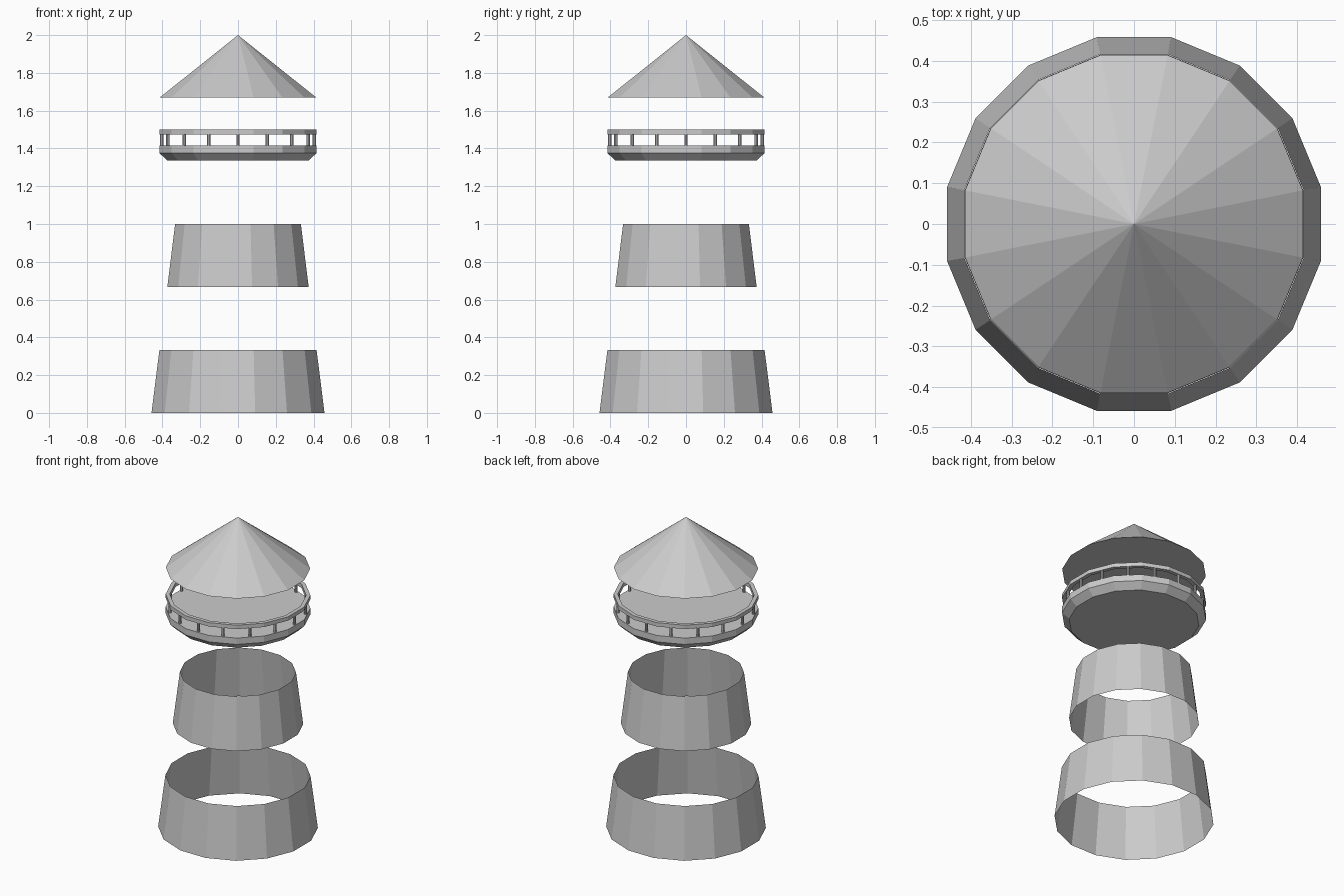
import bpy, bmesh, math

cube = bpy.data.objects.get("Cube")
if cube:
    bpy.data.objects.remove(cube, do_unlink=True)

SIDES = 16
STEP = math.tau / SIDES
TO_CORNER = 1 / math.cos(STEP / 2)   # flat-to-centre distance -> corner radius

grey = bpy.data.materials.new("plain_grey")
grey.use_nodes = True
grey.diffuse_color = (0.6, 0.6, 0.6, 1)
grey.node_tree.nodes["Principled BSDF"].inputs["Base Color"].default_value = (0.6, 0.6, 0.6, 1)


def finish(name, bm, recalc=True):
    if recalc:
        bmesh.ops.recalc_face_normals(bm, faces=bm.faces)
    mesh = bpy.data.meshes.new(name)
    bm.to_mesh(mesh)
    bm.free()
    mesh.materials.append(grey)
    obj = bpy.data.objects.new(name, mesh)
    bpy.context.collection.objects.link(obj)
    return obj


def lathe(name, profile, cap_bottom=False, cap_top=False, closed=False):
    """Faceted turning of (apothem, z) points; apothem 0 makes a tip."""
    bm = bmesh.new()
    rings = []
    for r, z in profile:
        if r == 0:
            rings.append([bm.verts.new((0, 0, z))] * SIDES)
            continue
        angles = [(i + 0.5) * STEP for i in range(SIDES)]
        rings.append([bm.verts.new((r * TO_CORNER * math.cos(a),
                                    r * TO_CORNER * math.sin(a), z)) for a in angles])
    pairs = list(zip(rings, rings[1:]))
    if closed:
        pairs.append((rings[-1], rings[0]))
    for low, high in pairs:
        for i in range(SIDES):
            j = (i + 1) % SIDES
            corners = dict.fromkeys((low[i], low[j], high[j], high[i]))
            bm.faces.new(list(corners))
    if cap_bottom:
        bm.faces.new(rings[0][::-1])
    if cap_top:
        bm.faces.new(rings[-1])
    return finish(name, bm, recalc=closed)


# Open tapered tower bands
lathe("lower_tower_band", [(0.458, 0), (0.416, 0.333)])
lathe("upper_tower_band", [(0.374, 0.667), (0.333, 1.0)])

# Gallery deck with a sloped underside
lathe("gallery_deck", [(0.374, 1.335), (0.415, 1.375), (0.415, 1.416)],
      cap_bottom=True, cap_top=True)

# Handrail ring
lathe("handrail", [(0.415, 1.474), (0.415, 1.499), (0.391, 1.499), (0.391, 1.474)],
      closed=True)

# Railing posts, one at the middle of each side
bm = bmesh.new()
for i in range(SIDES):
    a = i * STEP
    made = bmesh.ops.create_cone(bm, cap_ends=True, segments=8, radius1=0.009,
                                 radius2=0.009, depth=0.064)
    bmesh.ops.translate(bm, verts=made["verts"],
                        vec=(0.403 * math.cos(a), 0.403 * math.sin(a), 1.445))
finish("railing_posts", bm)

# Conical roof with a flat underside
lathe("roof", [(0.414, 1.67), (0, 2.0)], cap_bottom=True)
